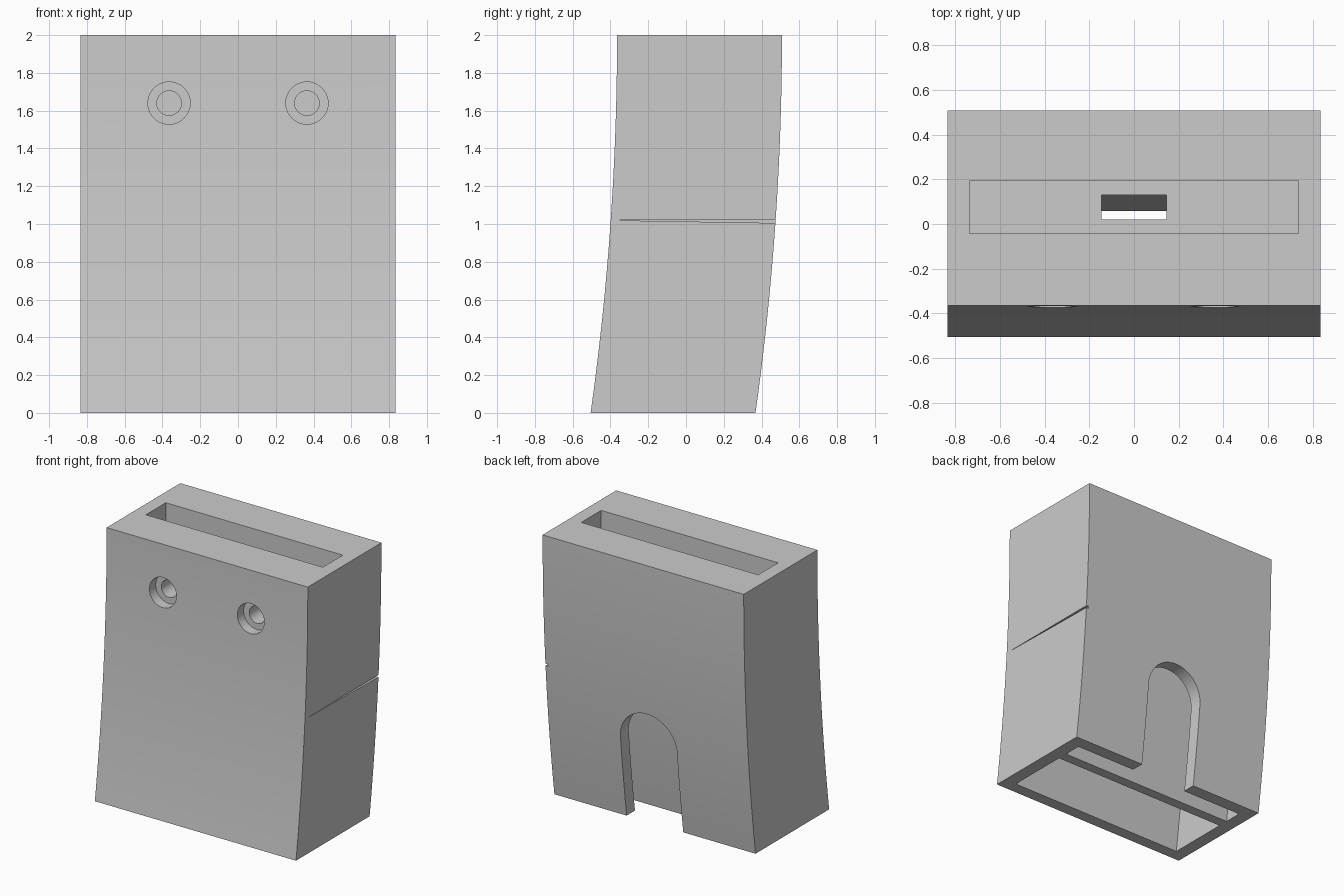
import bpy, bmesh, math
from mathutils import Vector

cube = bpy.data.objects.get("Cube")
if cube:
    bpy.data.objects.remove(cube, do_unlink=True)

grey = bpy.data.materials.new("plain_grey")
grey.use_nodes = True
colour = (0.6, 0.6, 0.6, 1)
grey.diffuse_color = colour
grey.node_tree.nodes["Principled BSDF"].inputs["Base Color"].default_value = colour

HALF_W, HEIGHT, LEAN = 0.835, 2.0, 0.14


def shift(z):
    """Forward sweep of the curved body at height z."""
    return -LEAN * ((HEIGHT - z) / HEIGHT) ** 2


def prism(name, points, start, end):
    """Solid made by extruding a closed loop of points from start to end."""
    bm = bmesh.new()
    face = bm.faces.new([bm.verts.new(Vector(p) + Vector(start)) for p in points])
    ext = bmesh.ops.extrude_face_region(bm, geom=[face])
    moved = [v for v in ext["geom"] if isinstance(v, bmesh.types.BMVert)]
    bmesh.ops.translate(bm, verts=moved, vec=Vector(end) - Vector(start))
    bmesh.ops.recalc_face_normals(bm, faces=bm.faces[:])
    mesh = bpy.data.meshes.new(name)
    bm.to_mesh(mesh)
    bm.free()
    mesh.materials.append(grey)
    obj = bpy.data.objects.new(name, mesh)
    bpy.context.collection.objects.link(obj)
    return obj


def swept(name, front, back, z0, z1, half_w, steps):
    """Curved block; front and back are its y limits at the top of the sweep."""
    zs = [z0 + (z1 - z0) * i / steps for i in range(steps + 1)]
    loop = [(0, front + shift(z), z) for z in zs]
    loop += [(0, back + shift(z), z) for z in reversed(zs)]
    return prism(name, loop, (-half_w, 0, 0), (half_w, 0, 0))


def box(name, half_w, y0, y1, z0, z1):
    loop = [(0, y0, z0), (0, y1, z0), (0, y1, z1), (0, y0, z1)]
    return prism(name, loop, (-half_w, 0, 0), (half_w, 0, 0))


def arc(x, z, r, sweep, count):
    return [(x + r * math.cos(sweep * i / count), 0, z + r * math.sin(sweep * i / count))
            for i in range(count + 1)]


# Curved outer body
body = swept("holder_body", -0.365, 0.508, 0, HEIGHT, HALF_W, 32)

# Open cavities under the body, either side of a curved divider
cutters = [
    swept("front_cavity", -0.275, 0.198, -0.1, 0.98, 0.737, 20),
    swept("rear_cavity", 0.275, 0.41, -0.1, 0.98, 0.737, 20),
]

# Top pocket and the cable slot in its floor
cutters.append(box("top_pocket", 0.735, -0.043, 0.193, 1.08, 2.1))
cutters.append(box("cable_slot", 0.145, 0.02, 0.13, 0.9, 1.2))

# Round-topped opening in the back wall
arch = arc(0, 0.625, 0.235, math.pi, 32) + [(-0.235, 0, -0.1), (0.235, 0, -0.1)]
cutters.append(prism("back_arch", arch, (0, 0.25, 0), (0, 0.7, 0)))

# Counterbored screw holes in the front wall
for side in (-1, 1):
    for name, radius, depth in (("counterbore", 0.112, -0.295), ("screw_hole", 0.065, 0.0)):
        ring = arc(side * 0.365, 1.64, radius, math.tau, 40)[:-1]
        cutters.append(prism(name, ring, (0, -0.6, 0), (0, depth, 0)))

# Thin tapering seam on the left side
seam = [(0, -0.35, 1.019), (0, 0.6, 1.003), (0, 0.6, 1.021), (0, -0.35, 1.021)]
cutters.append(prism("side_seam", seam, (HALF_W - 0.02, 0, 0), (HALF_W + 0.1, 0, 0)))

# Cut everything out of the body
bpy.ops.object.select_all(action="DESELECT")
bpy.context.view_layer.objects.active = body
body.select_set(True)
for cutter in cutters:
    cutter.hide_render = True
    mod = body.modifiers.new(cutter.name, "BOOLEAN")
    mod.operation = "DIFFERENCE"
    mod.solver = "EXACT"
    mod.object = cutter
    bpy.ops.object.modifier_apply(modifier=mod.name)
    bpy.data.objects.remove(cutter, do_unlink=True)

bpy.ops.object.shade_smooth_by_angle(angle=math.radians(30))
